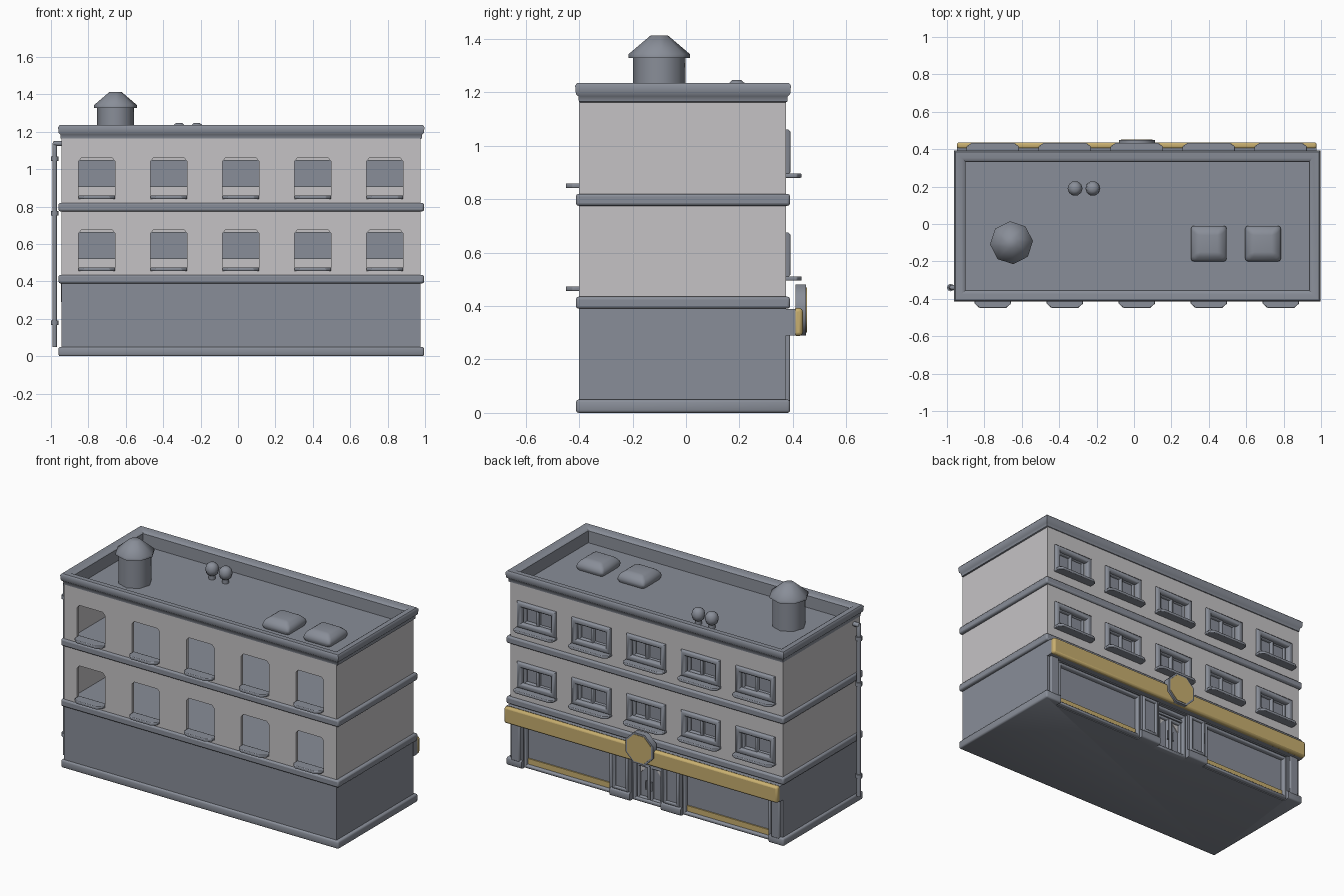
import bpy, bmesh, math

cube = bpy.data.objects.get("Cube")
if cube:
    bpy.data.objects.remove(cube, do_unlink=True)


def material(name, rgb):
    m = bpy.data.materials.new(name)
    m.use_nodes = True
    m.diffuse_color = (*rgb, 1)
    m.node_tree.nodes["Principled BSDF"].inputs["Base Color"].default_value = (*rgb, 1)
    return m


GREY = material("slate_grey", (0.25, 0.27, 0.315))
WALL = material("pale_plaster", (0.56, 0.545, 0.56))
GOLD = material("gold", (0.58, 0.43, 0.16))
CX = 0.015  # centre line of the building
ROOF = 1.145
made = []


def finish(name, bm, mat, bevel=0):
    bmesh.ops.recalc_face_normals(bm, faces=bm.faces)
    me = bpy.data.meshes.new(name)
    bm.to_mesh(me)
    bm.free()
    me.materials.append(mat)
    ob = bpy.data.objects.new(name, me)
    bpy.context.collection.objects.link(ob)
    if bevel:
        mod = ob.modifiers.new("bevel", 'BEVEL')
        mod.width, mod.segments = bevel, 2
    made.append(ob)
    return ob


def place(axis, u, v, d):
    """Put a flat point (u, v) at depth d along an axis."""
    return {'X': (d, u, v), 'Y': (u, d, v), 'Z': (u, v, d)}[axis]


def add_prism(bm, axis, pts, lo, hi):
    a, b = [[bm.verts.new(place(axis, u, v, d)) for u, v in pts] for d in (lo, hi)]
    bm.faces.new(a)
    bm.faces.new(b)
    for i in range(len(pts)):
        j = (i + 1) % len(pts)
        bm.faces.new((a[i], a[j], b[j], b[i]))


def prism(name, axis, pts, lo, hi, mat, bevel=0):
    bm = bmesh.new()
    add_prism(bm, axis, pts, lo, hi)
    return finish(name, bm, mat, bevel)


def rect(u0, u1, v0, v1):
    return [(u0, v0), (u1, v0), (u1, v1), (u0, v1)]


def box(name, x0, x1, y0, y1, z0, z1, mat, bevel=0):
    return prism(name, 'Z', rect(x0, x1, y0, y1), z0, z1, mat, bevel)


def ngon(u, v, r, n=8, turn=0.5):
    return [(u + r * math.cos((i + turn) * math.tau / n),
             v + r * math.sin((i + turn) * math.tau / n)) for i in range(n)]


def ring(name, axis, bounds, profile, mat):
    """Rectangular frame swept from a closed (inset, depth) profile."""
    u0, u1, v0, v1 = bounds
    bm = bmesh.new()
    loops = [[bm.verts.new(place(axis, u, v, d))
              for u, v in rect(u0 + k, u1 - k, v0 + k, v1 - k)] for k, d in profile]
    for n, a in enumerate(loops):
        b = loops[(n + 1) % len(loops)]
        for i in range(4):
            j = (i + 1) % 4
            bm.faces.new((a[i], a[j], b[j], b[i]))
    return finish(name, bm, mat)


def frame(name, x0, x1, z0, z1, w, y0, y1):
    c = w * 0.25
    return ring(name, 'Y', (x0, x1, z0, z1),
                [(0, y0), (0, y1 - c), (c, y1), (w - c, y1), (w, y1 - c), (w, y0)], GREY)


def lathe(name, x, y, profile, n, turn=0.0, bevel=0):
    bm = bmesh.new()
    loops = [[bm.verts.new((px, py, z)) for px, py in ngon(x, y, r, n, turn)] for r, z in profile]
    for a, b in zip(loops, loops[1:]):
        for i in range(n):
            j = (i + 1) % n
            bm.faces.new((a[i], a[j], b[j], b[i]))
    bm.faces.new(loops[0])
    bm.faces.new(loops[-1])
    return finish(name, bm, GREY, bevel)


def cut(ob, prisms):
    """Subtract separate prisms from an object, then drop the cutter."""
    bm = bmesh.new()
    for p in prisms:
        add_prism(bm, *p)
    cutter = finish("cutter", bm, GREY)
    cutter.hide_render = True
    made.remove(cutter)
    mod = ob.modifiers.new("cut", 'BOOLEAN')
    mod.operation, mod.solver, mod.object = 'DIFFERENCE', 'EXACT', cutter
    bpy.context.view_layer.objects.active = ob
    for m in list(ob.modifiers):
        bpy.ops.object.modifier_apply(modifier=m.name)
    bpy.data.objects.remove(cutter, do_unlink=True)


columns = [CX + 0.385 * i for i in range(-2, 3)]
floors = (0.455, 0.84)

# Upper storeys: a hollow shell with openings on both long sides
walls = box("upper_walls", -0.945, 0.975, -0.40, 0.375, 0.42, 1.20, WALL)
cut(walls, [('Z', rect(-0.92, 0.95, -0.38, 0.355), 0.3, 1.3)])
openings = []
for z in floors:
    for x in columns:
        arch = [(x - 0.098, z), (x + 0.098, z), (x + 0.098, z + 0.202), (x + 0.082, z + 0.22),
                (x - 0.082, z + 0.22), (x - 0.098, z + 0.202)]
        openings.append(('Y', arch, -0.5, -0.3))
        openings.append(('Y', rect(x - 0.105, x + 0.105, z + 0.075, z + 0.2), 0.3, 0.5))
cut(walls, openings)

# Ground storey and plinth with shopfront and entrance recesses
recess = [('Y', rect(CX - 0.11, CX + 0.11, -0.1, 0.285), 0.325, 0.6)]
for s in (-1, 1):
    a, b = sorted((CX + s * 0.25, CX + s * 0.87))
    recess.append(('Y', rect(a, b, -0.1, 0.285), 0.345, 0.6))
ground = box("ground_storey", -0.945, 0.975, -0.40, 0.375, 0.02, 0.41, GREY)
cut(ground, recess)
plinth = box("plinth", -0.96, 0.995, -0.412, 0.39, 0, 0.05, GREY, 0.01)
cut(plinth, recess)

# Floor bands, roof slab and cornice
for i, z in enumerate((0.39, 0.775)):
    box(f"floor_band_{i}", -0.96, 0.995, -0.412, 0.39, z, z + 0.045, GREY, 0.01)
box("roof_slab", -0.93, 0.96, -0.385, 0.36, ROOF - 0.04, ROOF, GREY)
ring("cornice", 'Z', (-0.962, 0.997, -0.415, 0.393),
     [(0.02, 1.162), (0.014, 1.165), (0.012, 1.185), (0.003, 1.193), (0, 1.225), (0.008, 1.235),
      (0.04, 1.235), (0.06, 1.22), (0.062, 1.13), (0.04, 1.13), (0.04, 1.162)], GREY)

# Windows and sills
for f, z in enumerate(floors):
    for i, x in enumerate(columns):
        tag = f"{f}_{i}"
        prism("front_sill_" + tag, 'Z', [(x - 0.098, -0.38), (x - 0.098, -0.425), (x - 0.07, -0.45),
              (x + 0.07, -0.45), (x + 0.098, -0.425), (x + 0.098, -0.38)], z + 0.001, z + 0.019, GREY, 0.004)
        prism("rear_sill_" + tag, 'Z', [(x - 0.14, 0.36), (x - 0.14, 0.415), (x - 0.115, 0.433),
              (x + 0.115, 0.433), (x + 0.14, 0.415), (x + 0.14, 0.36)], z + 0.04, z + 0.056, GREY, 0.004)
        frame("rear_frame_" + tag, x - 0.137, x + 0.137, z + 0.054, z + 0.22, 0.033, 0.36, 0.392)
        frame("sash_left_" + tag, x - 0.005, x + 0.105, z + 0.075, z + 0.2, 0.018, 0.345, 0.37)
        frame("sash_right_" + tag, x - 0.105, x + 0.01, z + 0.075, z + 0.2, 0.018, 0.345, 0.36)
        box("rear_pane_" + tag, x - 0.105, x + 0.105, 0.342, 0.35, z + 0.065, z + 0.21, GREY)

# Shopfront: large windows, pilaster panels and corner posts
for s, side in ((-1, "right"), (1, "left")):
    def span(p, q):
        return sorted((CX + s * p, CX + s * q))
    frame(f"shop_window_frame_{side}", *span(0.25, 0.87), 0.005, 0.285, 0.018, 0.335, 0.372)
    box(f"shop_window_stripe_{side}", *span(0.27, 0.85), 0.34, 0.353, 0.025, 0.06, GOLD)
    frame(f"pilaster_panel_{side}", *span(0.125, 0.235), 0.05, 0.285, 0.018, 0.37, 0.388)
    box(f"corner_post_{side}", *span(0.885, 0.945), 0.36, 0.39, 0.04, 0.30, GREY, 0.006)

    # Entrance door leaf, pale glint on its glass, and handle
    frame(f"door_leaf_{side}", *span(0.002, 0.09), 0.01, 0.235, 0.016, 0.32, 0.345)
    glint = [(CX + s * 0.075, 0.22), (CX + s * 0.03, 0.22), (CX + s * 0.075, 0.17)]
    prism(f"door_glint_{side}", 'Y', glint, 0.323, 0.329, WALL)
    prism(f"door_handle_{side}", 'Z', ngon(CX + s * 0.02, 0.352, 0.006), 0.085, 0.14, GREY)
frame("door_frame", CX - 0.11, CX + 0.11, 0, 0.285, 0.02, 0.315, 0.36)
box("door_transom", CX - 0.10, CX + 0.10, 0.315, 0.35, 0.235, 0.25, GREY)

# Shop fascia and octagonal sign
box("fascia_backing", -0.947, 0.977, 0.37, 0.41, 0.29, 0.388, GREY)
box("fascia", -0.947, 0.977, 0.402, 0.437, 0.288, 0.392, GOLD, 0.012)
prism("sign_rim", 'Y', ngon(CX, 0.385, 0.104), 0.41, 0.45, GREY)
prism("sign_face", 'Y', ngon(CX, 0.385, 0.092), 0.447, 0.453, GOLD)

# Roof tank, vents and skylights
lathe("water_tank", -0.655, -0.10, [(0.098, 1.13), (0.098, 1.33), (0.115, 1.328), (0.115, 1.343),
      (0.032, 1.413)], 8, 0.1)
for i, x in enumerate((-0.315, -0.22)):
    lathe(f"roof_vent_{i}", x, 0.19, [(0.02, 1.13), (0.02, 1.17), (0.034, 1.18), (0.04, 1.205),
          (0.034, 1.232), (0.017, 1.246)], 10)
for i, x in enumerate((0.40, 0.69)):
    lathe(f"skylight_{i}", x, -0.105, [(0.115, 1.13), (0.135, 1.16), (0.135, 1.185),
          (0.085, 1.215)], 4, 0.5, 0.015)

# Drainpipe with collars and a top elbow
pipe = [(0.013, 0.05)]
for z in (0.18, 0.765, 1.055):
    pipe += [(0.013, z - 0.012), (0.02, z - 0.012), (0.02, z + 0.012), (0.013, z + 0.012)]
lathe("drainpipe", -0.98, -0.34, pipe + [(0.013, 1.135), (0.006, 1.15)], 8)
prism("drainpipe_elbow", 'X', ngon(-0.34, 1.137, 0.014), -0.985, -0.93, GREY)

# Smooth shading with crisp edges
bpy.ops.object.select_all(action='DESELECT')
for ob in made:
    ob.select_set(True)
bpy.context.view_layer.objects.active = made[0]
bpy.ops.object.shade_smooth_by_angle(angle=math.radians(50))
